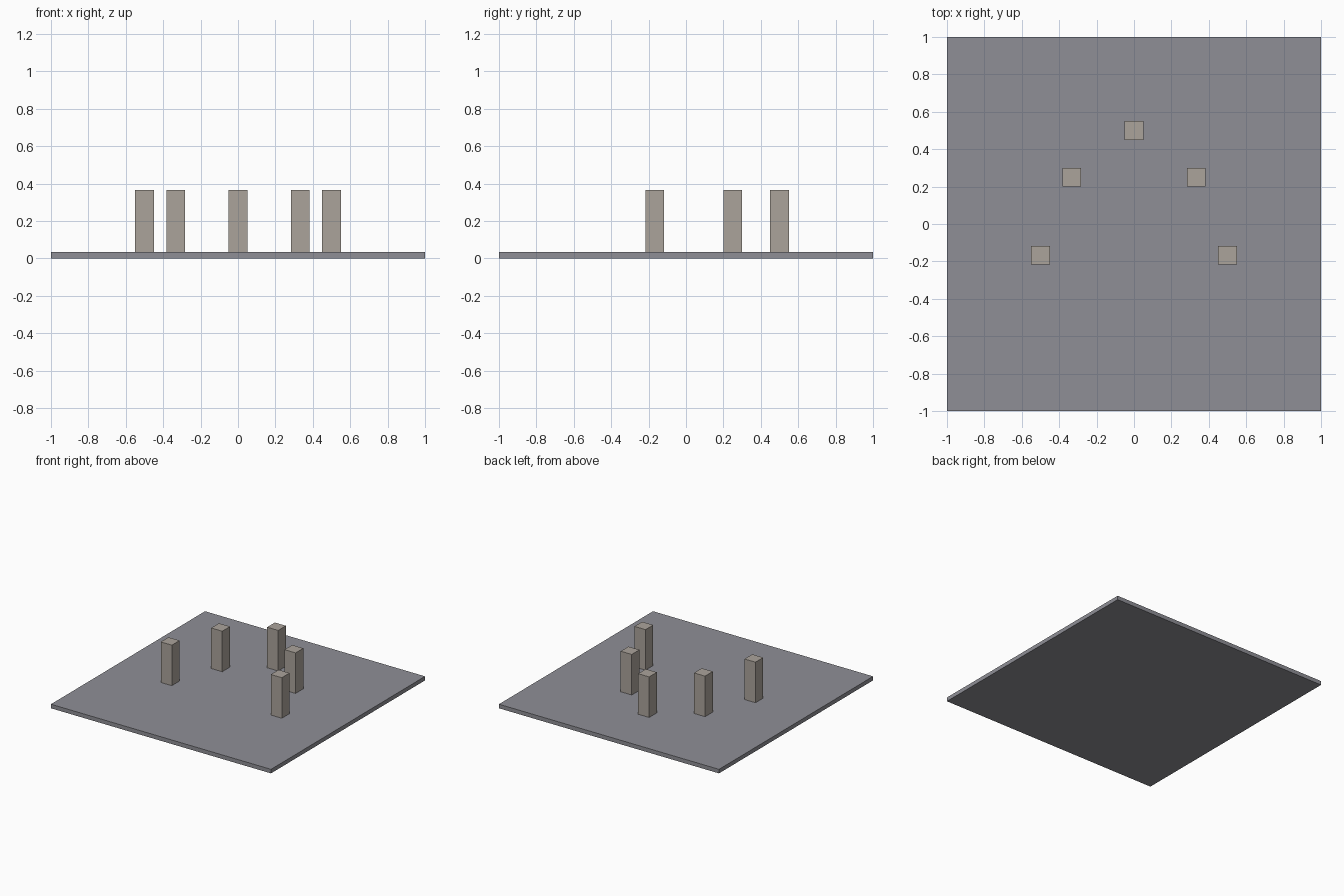
import bpy

if "Cube" in bpy.data.objects:
    bpy.data.objects.remove(bpy.data.objects["Cube"])


def make_material(name, rgb):
    mat = bpy.data.materials.new(name)
    mat.diffuse_color = (*rgb, 1.0)
    mat.use_nodes = True
    mat.node_tree.nodes["Principled BSDF"].inputs["Base Color"].default_value = mat.diffuse_color
    return mat


def box(name, center, size, mat):
    bpy.ops.mesh.primitive_cube_add(size=1, location=center)
    obj = bpy.context.object
    obj.name = name
    obj.scale = size
    bpy.ops.object.transform_apply(location=False, rotation=False, scale=True)
    obj.data.materials.append(mat)
    return obj


slate = make_material("slate grey", (0.275, 0.275, 0.305))
stone = make_material("warm stone", (0.41, 0.37, 0.33))

BASE_H = 0.0333
PILLAR_H = 0.3333
PILLAR_W = 0.1

# Ground slab
box("floor_slab", (0, 0, BASE_H / 2), (2, 2, BASE_H), slate)

# Standing pillars in an arc, mirrored left and right
pillars = [("back_pillar", 0.0, 0.5)]
for side, s in (("left", -1), ("right", 1)):
    pillars.append((side + "_middle_pillar", s * 0.3333, 0.25))
    pillars.append((side + "_front_pillar", s * 0.5, -0.1667))

for name, x, y in pillars:
    box(name, (x, y, BASE_H + PILLAR_H / 2), (PILLAR_W, PILLAR_W, PILLAR_H), stone)
